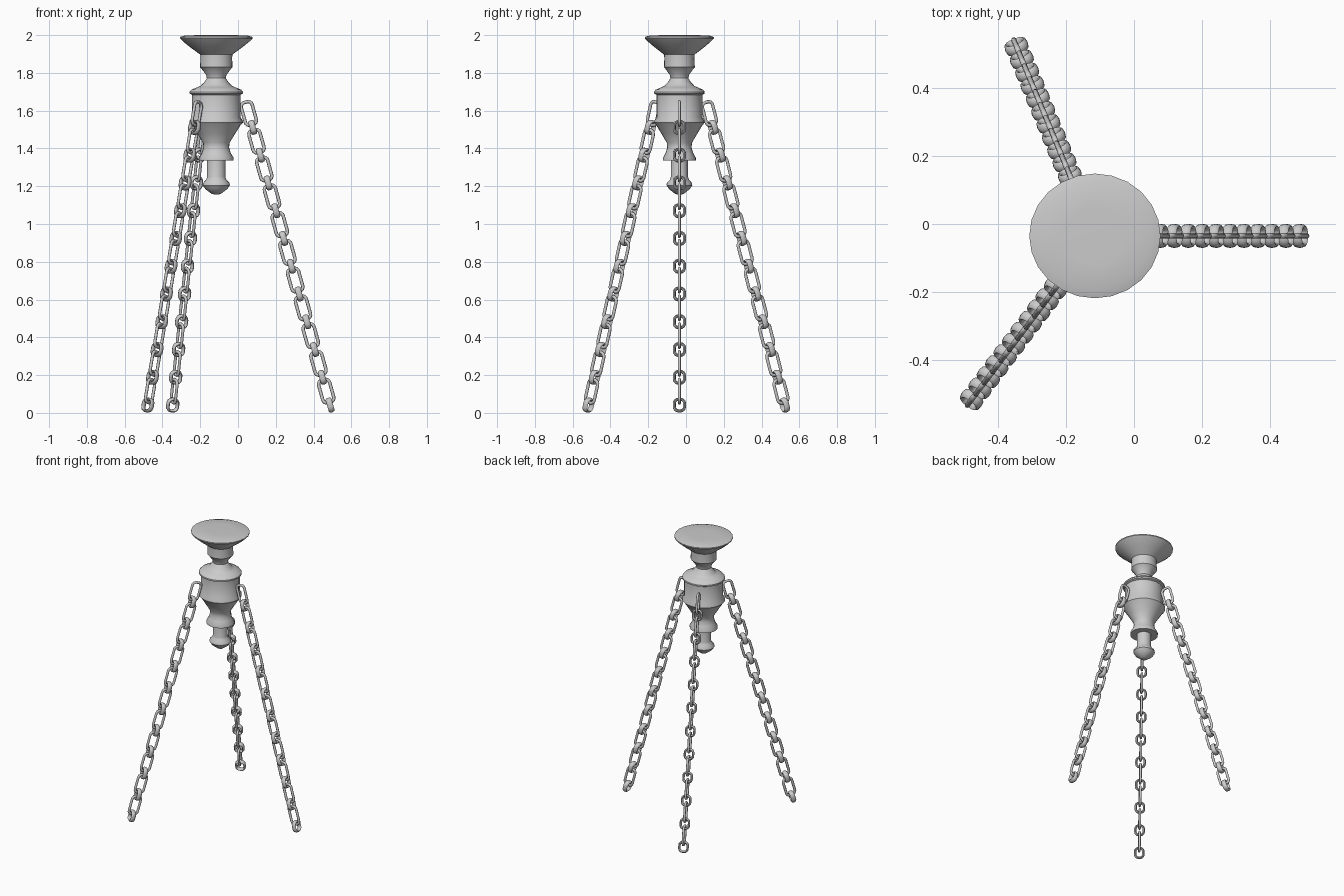
import bpy, bmesh
from math import sin, cos, pi, radians
from mathutils import Vector

if "Cube" in bpy.data.objects:
    bpy.data.objects.remove(bpy.data.objects["Cube"])

AXIS = Vector((-0.115, -0.035, 0))


def finish(name, bm, angle):
    bmesh.ops.recalc_face_normals(bm, faces=bm.faces)
    mesh = bpy.data.meshes.new(name)
    bm.to_mesh(mesh)
    bm.free()
    ob = bpy.data.objects.new(name, mesh)
    bpy.context.collection.objects.link(ob)
    bpy.ops.object.select_all(action='DESELECT')
    ob.select_set(True)
    bpy.context.view_layer.objects.active = ob
    bpy.ops.object.shade_smooth_by_angle(angle=radians(angle))
    return ob


def lathe(name, profile, sides=24, squash=0.95):
    """Spin (radius, height) pairs round the body axis and cap both ends."""
    bm = bmesh.new()
    rings = [[bm.verts.new(AXIS + Vector((r * cos(2 * pi * i / sides),
                                          squash * r * sin(2 * pi * i / sides), z)))
              for i in range(sides)] for r, z in profile]
    for a, b in zip(rings, rings[1:]):
        for i in range(sides):
            j = (i + 1) % sides
            bm.faces.new((a[i], a[j], b[j], b[i]))
    bm.faces.new(rings[0])
    bm.faces.new(rings[-1])
    return finish(name, bm, 35)


def add_link(bm, centre, along, across, length, width, thick, depth,
             corner=0.022, arc=4, sides=8):
    """Rounded-rectangle ring with an oval cross-section."""
    normal = along.cross(across)
    a, b = length / 2 - thick - corner, width / 2 - thick - corner
    rings = []
    for quarter, (sa, sb) in enumerate(((1, 1), (-1, 1), (-1, -1), (1, -1))):
        for k in range(arc + 1):
            t = pi / 2 * (quarter + k / arc)
            out = along * cos(t) + across * sin(t)
            p = centre + along * (a * sa) + across * (b * sb) + out * corner
            rings.append([bm.verts.new(p + out * (thick * cos(2 * pi * s / sides))
                                       + normal * (depth * sin(2 * pi * s / sides)))
                          for s in range(sides)])
    for n, ring in enumerate(rings):
        nxt = rings[(n + 1) % len(rings)]
        for s in range(sides):
            q = (s + 1) % sides
            bm.faces.new((ring[s], ring[q], nxt[q], nxt[s]))


def chain(name, angle, pairs=11):
    radial = Vector((cos(radians(angle)), sin(radians(angle)), 0))
    side = Vector((-radial.y, radial.x, 0))
    step = radial * 0.041 + Vector((0, 0, -0.147))
    along = step.normalized()
    across = side.cross(along)
    start = AXIS + radial * 0.172 + Vector((0, 0, 1.585))
    bm = bmesh.new()
    for i in range(pairs):
        c = start + step * i
        # long link in the radial plane, short link turned a quarter
        add_link(bm, c, along, across, 0.142, 0.078, 0.009, 0.008)
        add_link(bm, c + step * 0.5, along, side, 0.080, 0.070, 0.008, 0.016)
    return finish(name, bm, 50)


# ceiling cup and neck
lathe("ceiling_cup", [
    (0.09, 2.0), (0.165, 1.998), (0.193, 1.99), (0.193, 1.983), (0.178, 1.968),
    (0.145, 1.941), (0.11, 1.915), (0.085, 1.897), (0.084, 1.875), (0.086, 1.83),
    (0.08, 1.824), (0.054, 1.79), (0.05, 1.772), (0.066, 1.748), (0.082, 1.733)])
# drum carrying the chains, tapering to a collar
lathe("drum", [
    (0.06, 1.752), (0.075, 1.735), (0.10, 1.724), (0.132, 1.711), (0.141, 1.70),
    (0.141, 1.69), (0.128, 1.684), (0.128, 1.565), (0.141, 1.546), (0.141, 1.537),
    (0.128, 1.522), (0.10, 1.478), (0.07, 1.43), (0.068, 1.405), (0.077, 1.375),
    (0.092, 1.35), (0.092, 1.336), (0.045, 1.336)])
# finial hanging below
lathe("finial", [
    (0.048, 1.36), (0.048, 1.25), (0.053, 1.235), (0.070, 1.217), (0.072, 1.205),
    (0.058, 1.185), (0.022, 1.158), (0.01, 1.157)])
# three splayed chains
chain("chain_right", 0)
chain("chain_back_left", 112.5)
chain("chain_front_left", 233)
